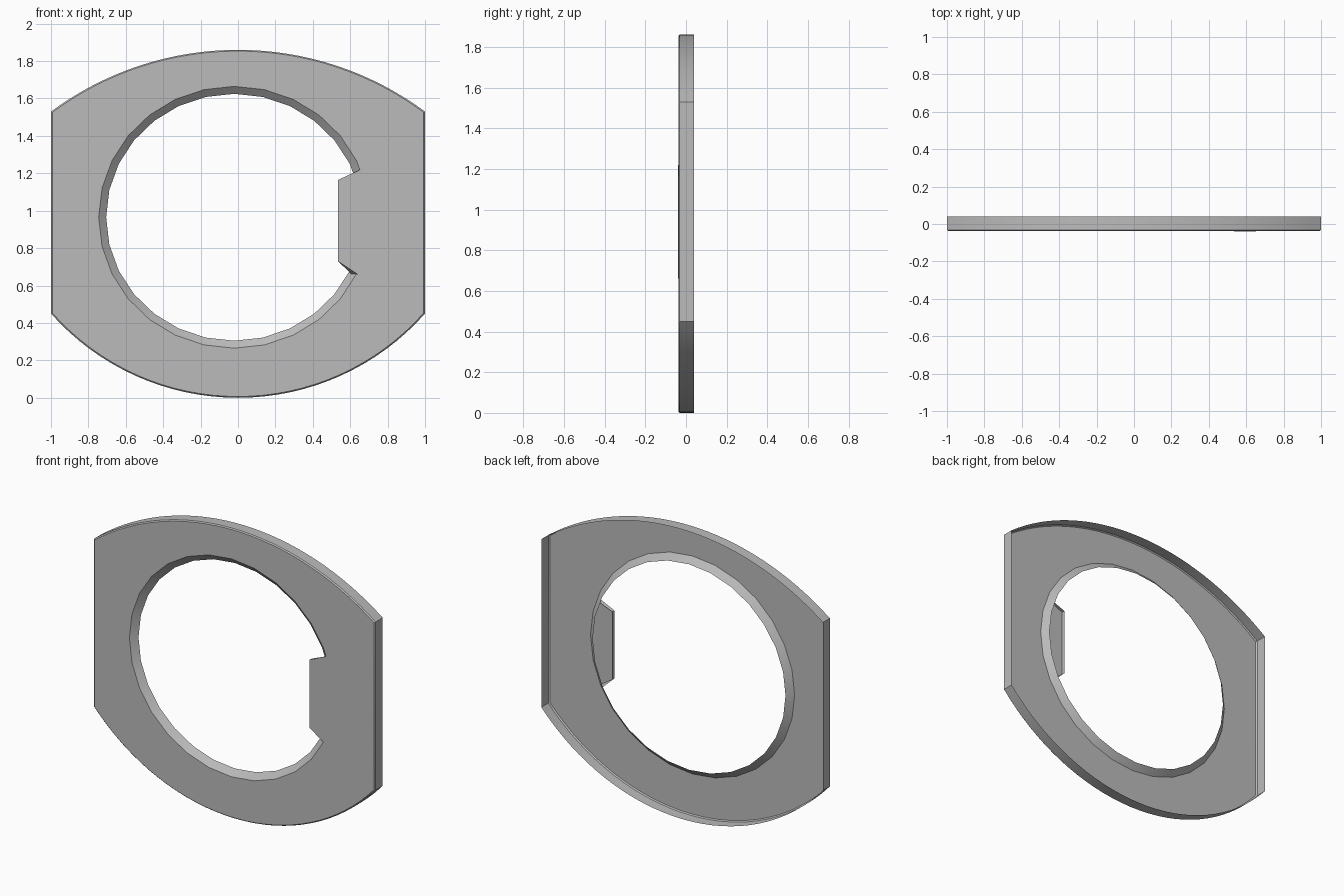
import bpy, bmesh, math

if "Cube" in bpy.data.objects:
    bpy.data.objects.remove(bpy.data.objects["Cube"], do_unlink=True)

grey = bpy.data.materials.new("plain_grey")
grey.use_nodes = True
colour = (0.5, 0.5, 0.5, 1)
grey.diffuse_color = colour
grey.node_tree.nodes["Principled BSDF"].inputs["Base Color"].default_value = colour


def ring(bm, points, y):
    return [bm.verts.new((x, y, z)) for x, z in points]


def bridge(bm, a, b, closed=True):
    n = len(a)
    for i in range(n if closed else n - 1):
        j = (i + 1) % n
        bm.faces.new((a[i], b[i], b[j], a[j]))


def finish(bm, name):
    mesh = bpy.data.meshes.new(name)
    bm.to_mesh(mesh)
    bm.free()
    mesh.materials.append(grey)
    obj = bpy.data.objects.new(name, mesh)
    bpy.context.collection.objects.link(obj)
    bpy.ops.object.select_all(action='DESELECT')
    obj.select_set(True)
    bpy.context.view_layer.objects.active = obj
    bpy.ops.object.shade_smooth_by_angle(angle=math.radians(30))


def arc(z_end, z_mid, steps=32):
    """Arc from x = -1 to x = 1 passing through z_mid at the centre."""
    sag = abs(z_mid - z_end)
    r = (1 + sag * sag) / (2 * sag)
    side = 1 if z_mid > z_end else -1
    half = math.asin(1 / r)
    angles = [-half + 2 * half * i / steps for i in range(steps + 1)]
    return [(r * math.sin(t), z_mid - side * r * (1 - math.cos(t))) for t in angles]


def hole(rx, rz, n=28):
    turns = [2 * math.pi * i / n for i in range(n)]
    return [(-0.02 + rx * math.cos(t), 0.965 + rz * math.sin(t)) for t in turns]


FRONT, BACK, LIP = -0.038, 0.04, -0.003

# Hollow plate, open at the back: counter-clockwise outline, bevelled front edge
outline = arc(0.45, 0.0) + arc(1.53, 1.86)[::-1]
inset = [(x * 0.993, 0.94 + (z - 0.94) * 0.993) for x, z in outline]
bm = bmesh.new()
face_edge = ring(bm, inset, FRONT)
bevel_edge = ring(bm, outline, FRONT + 0.007)
back_edge = ring(bm, outline, BACK)
bridge(bm, bevel_edge, face_edge)
bridge(bm, back_edge, bevel_edge)

# Tapered lip round the hole
hole_front = ring(bm, hole(0.725, 0.70), FRONT)
hole_back = ring(bm, hole(0.685, 0.66), LIP)
bridge(bm, hole_front, hole_back)

# Flat front face between outline and hole
edges = []
for loop in (face_edge, hole_front):
    for i, v in enumerate(loop):
        edges.append(bm.edges.get((v, loop[(i + 1) % len(loop)])))
bmesh.ops.triangle_fill(bm, edges=edges, use_beauty=True, normal=(0, -1, 0))
bmesh.ops.recalc_face_normals(bm, faces=bm.faces)
if sum(f.normal.y * f.calc_area() for f in bm.faces) > 0:
    bmesh.ops.reverse_faces(bm, faces=bm.faces)
finish(bm, "plate")

# Key tab reaching into the hole, with a short folded edge
bm = bmesh.new()
tab_front = ring(bm, [(0.655, 1.22), (0.535, 1.165), (0.535, 0.73), (0.64, 0.66)], -0.04)
tab_back = ring(bm, [(0.625, 1.20), (0.535, 1.165), (0.535, 0.73), (0.605, 0.662)], -0.018)
root = ring(bm, [(0.70, 0.80), (0.72, 0.965), (0.70, 1.12)], -0.04)
bm.faces.new(tab_front + root)
bridge(bm, tab_front, tab_back, closed=False)
bmesh.ops.recalc_face_normals(bm, faces=bm.faces)
if sum(f.normal.y * f.calc_area() for f in bm.faces) > 0:
    bmesh.ops.reverse_faces(bm, faces=bm.faces)
finish(bm, "key_tab")
